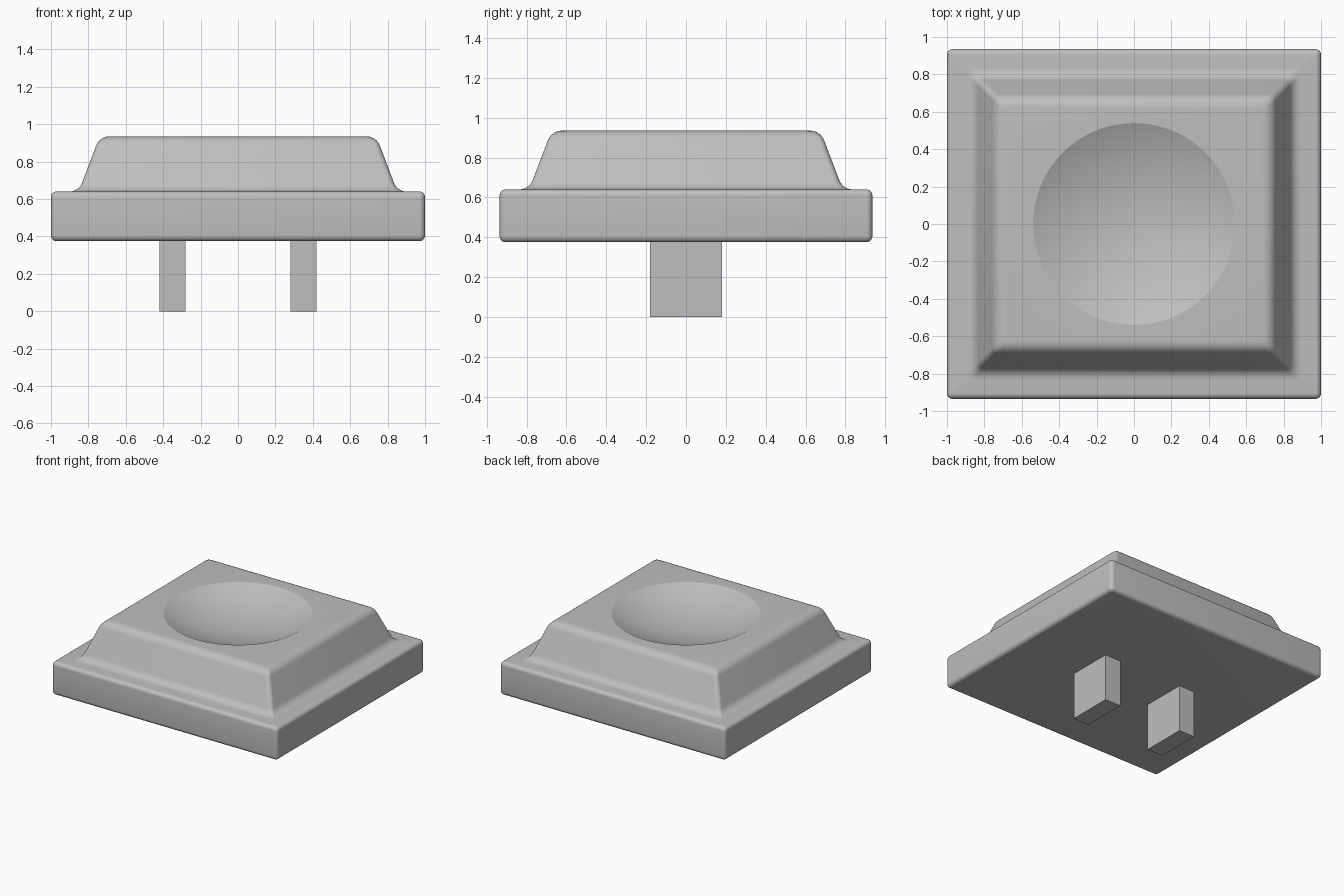
import bpy
import bmesh
from math import radians, sin, cos

if "Cube" in bpy.data.objects:
    bpy.data.objects.remove(bpy.data.objects["Cube"])

GREY = (0.52, 0.52, 0.52, 1)
grey = bpy.data.materials.new("plain_grey")
grey.use_nodes = True
grey.diffuse_color = GREY
grey.node_tree.nodes["Principled BSDF"].inputs["Base Color"].default_value = GREY

HALF_X, HALF_Y = 1.0, 0.935
TOP, STEP, UNDERSIDE = 0.935, 0.64, 0.375
EDGE = 0.03


def finish(name, bm):
    """Turn a bmesh into a grey object."""
    bmesh.ops.recalc_face_normals(bm, faces=bm.faces)
    mesh = bpy.data.meshes.new(name)
    bm.to_mesh(mesh)
    bm.free()
    mesh.materials.append(grey)
    obj = bpy.data.objects.new(name, mesh)
    bpy.context.collection.objects.link(obj)
    return obj


def arc(u, z, r, start, end, steps=6):
    """Points of a circular arc, angles in degrees."""
    angles = [radians(start + (end - start) * i / steps) for i in range(steps + 1)]
    return [(u + r * cos(a), z + r * sin(a)) for a in angles]


def rounded_ring(bm, inset, z):
    """Rectangle with rounded corners, inset from the outer outline."""
    r = EDGE if inset > 2 * EDGE else max(0.004, EDGE - inset)
    cx, cy = HALF_X - inset - r, HALF_Y - inset - r
    corners = [(cx, cy), (-cx, cy), (-cx, -cy), (cx, -cy)]
    return [bm.verts.new((x, y, z))
            for i, (u, v) in enumerate(corners)
            for x, y in arc(u, v, r, 90 * i, 90 * i + 90)]


# Cap: rounded slab, coved foot, sloping wall and rounded top rim
profile = (arc(EDGE, UNDERSIDE + EDGE, EDGE, 270, 180)
           + arc(EDGE, STEP - EDGE, EDGE, 180, 90)
           + arc(0.10, STEP + 0.07, 0.07, 270, 338)
           + arc(0.312, TOP - 0.075, 0.075, 158, 90))
bm = bmesh.new()
rings = [rounded_ring(bm, inset, z) for inset, z in profile]
for low, high in zip(rings, rings[1:]):
    n = len(low)
    for i in range(n):
        j = (i + 1) % n
        bm.faces.new((low[i], low[j], high[j], high[i]))
bm.faces.new(rings[0][::-1])
bm.faces.new(rings[-1])
cap = finish("cap", bm)

# Shallow round finger dish cut into the top
DISH_RADIUS, DISH_DEPTH = 0.54, 0.12
ball_radius = (DISH_RADIUS ** 2 + DISH_DEPTH ** 2) / (2 * DISH_DEPTH)
bm = bmesh.new()
bmesh.ops.create_uvsphere(bm, u_segments=64, v_segments=96, radius=ball_radius)
bmesh.ops.translate(bm, verts=bm.verts, vec=(0, 0, TOP - DISH_DEPTH + ball_radius))
cutter = finish("dish_cutter", bm)
cut = cap.modifiers.new("dish", "BOOLEAN")
cut.operation = "DIFFERENCE"
cut.solver = "EXACT"
cut.object = cutter
bpy.context.view_layer.objects.active = cap
cap.select_set(True)
bpy.ops.object.modifier_apply(modifier=cut.name)
bpy.data.objects.remove(cutter)
bpy.ops.object.shade_smooth_by_angle(angle=radians(20))

# Two mounting prongs under the cap
for side, name in ((1, "left_prong"), (-1, "right_prong")):
    bm = bmesh.new()
    bmesh.ops.create_cube(bm, size=1)
    bmesh.ops.scale(bm, verts=bm.verts, vec=(0.14, 0.36, UNDERSIDE + 0.01))
    bmesh.ops.translate(bm, verts=bm.verts,
                        vec=(side * 0.35, 0, (UNDERSIDE + 0.01) / 2))
    finish(name, bm)
